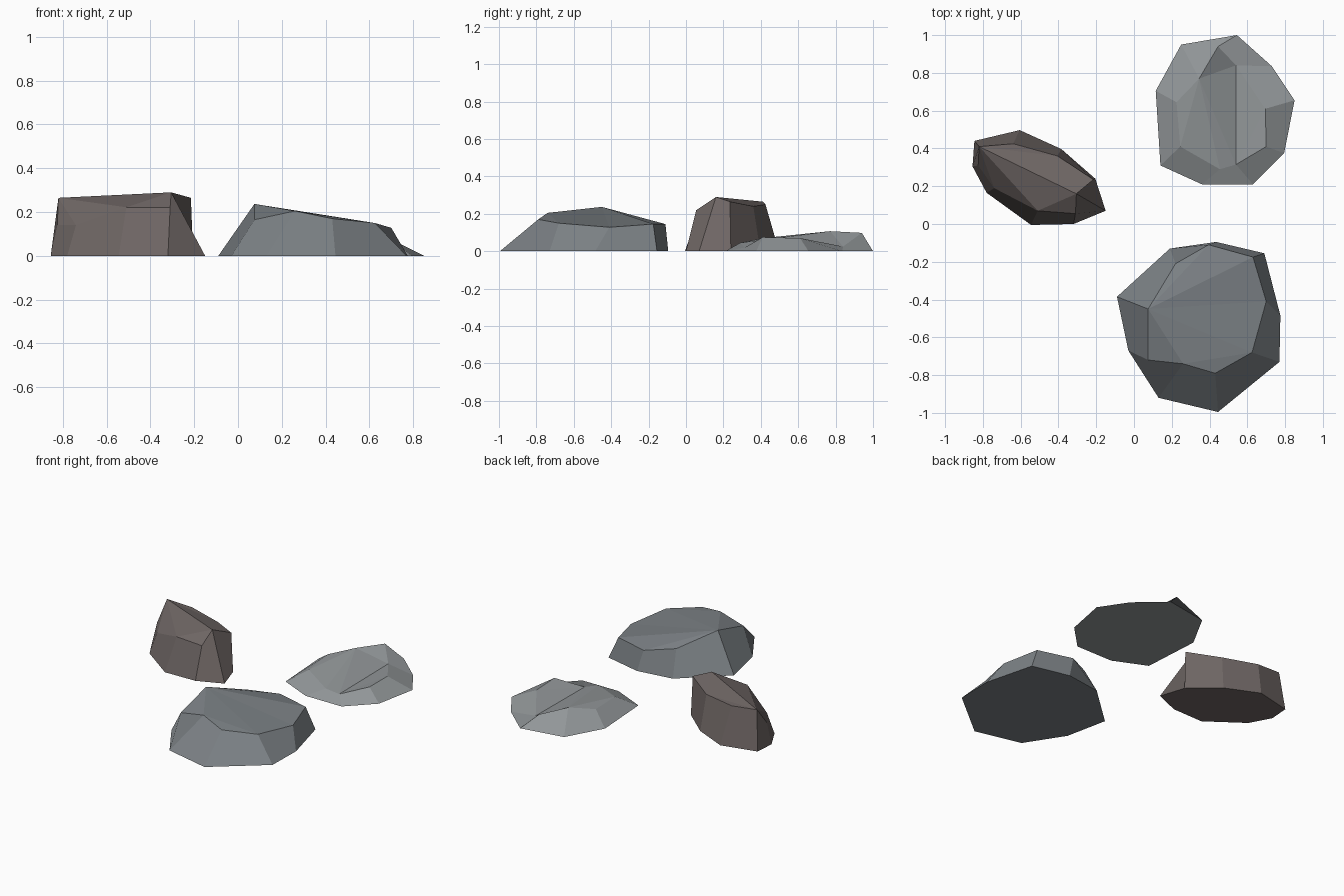
import bpy
import bmesh


def make_rock(name, color, columns, cap):
    """Nine-sided rock: columns are (base x, base y, top x, top y, top z)."""
    bm = bmesh.new()
    base = [bm.verts.new((c[0], c[1], 0)) for c in columns]
    top = [bm.verts.new(c[2:]) for c in columns]
    n = len(columns)
    bm.faces.new(base)
    for i in range(n):
        j = (i + 1) % n
        bm.faces.new((base[i], base[j], top[j], top[i]))
    for f in cap:
        bm.faces.new([top[int(k)] for k in f])
    bmesh.ops.recalc_face_normals(bm, faces=bm.faces)
    mesh = bpy.data.meshes.new(name)
    bm.to_mesh(mesh)
    bm.free()
    obj = bpy.data.objects.new(name, mesh)
    bpy.context.collection.objects.link(obj)
    mat = bpy.data.materials.new(name + "_stone")
    mat.diffuse_color = (*color, 1)
    mesh.materials.append(mat)
    return obj


# Wide grey boulder with a sloping crown
make_rock("large_grey_rock", (0.20, 0.22, 0.235), [
    (-0.09, -0.385, 0.075, -0.45, 0.237),
    (0.19, -0.13, 0.22, -0.21, 0.165),
    (0.435, -0.095, 0.395, -0.11, 0.145),
    (0.69, -0.155, 0.63, -0.175, 0.145),
    (0.775, -0.485, 0.70, -0.41, 0.128),
    (0.77, -0.73, 0.625, -0.68, 0.15),
    (0.445, -0.995, 0.43, -0.79, 0.17),
    (0.13, -0.92, 0.26, -0.74, 0.205),
    (-0.03, -0.67, 0.075, -0.72, 0.165),
], ["012", "023", "034", "045", "057", "567", "078"])

# Low pale rock with a crease across the top
make_rock("flat_pale_rock", (0.29, 0.31, 0.32), [
    (0.115, 0.705, 0.225, 0.645, 0.08),
    (0.25, 0.95, 0.345, 0.77, 0.107),
    (0.545, 1.0, 0.445, 0.94, 0.098),
    (0.73, 0.835, 0.54, 0.84, 0.025),
    (0.85, 0.655, 0.695, 0.61, 0.07),
    (0.795, 0.375, 0.70, 0.41, 0.075),
    (0.63, 0.21, 0.54, 0.315, 0.02),
    (0.36, 0.21, 0.455, 0.29, 0.045),
    (0.14, 0.31, 0.245, 0.41, 0.07),
], ["123", "136", "346", "456", "167", "178", "180"])

# Tall narrow brown rock
make_rock("tall_brown_rock", (0.16, 0.135, 0.13), [
    (-0.845, 0.44, -0.82, 0.41, 0.265),
    (-0.605, 0.497, -0.64, 0.425, 0.25),
    (-0.385, 0.397, -0.405, 0.36, 0.24),
    (-0.205, 0.24, -0.215, 0.235, 0.265),
    (-0.15, 0.07, -0.305, 0.16, 0.29),
    (-0.32, 0.0, -0.31, 0.055, 0.22),
    (-0.545, -0.005, -0.51, 0.07, 0.222),
    (-0.78, 0.165, -0.74, 0.19, 0.14),
    (-0.855, 0.305, -0.825, 0.31, 0.14),
], ["012", "024", "234", "046", "456", "067", "078"])
